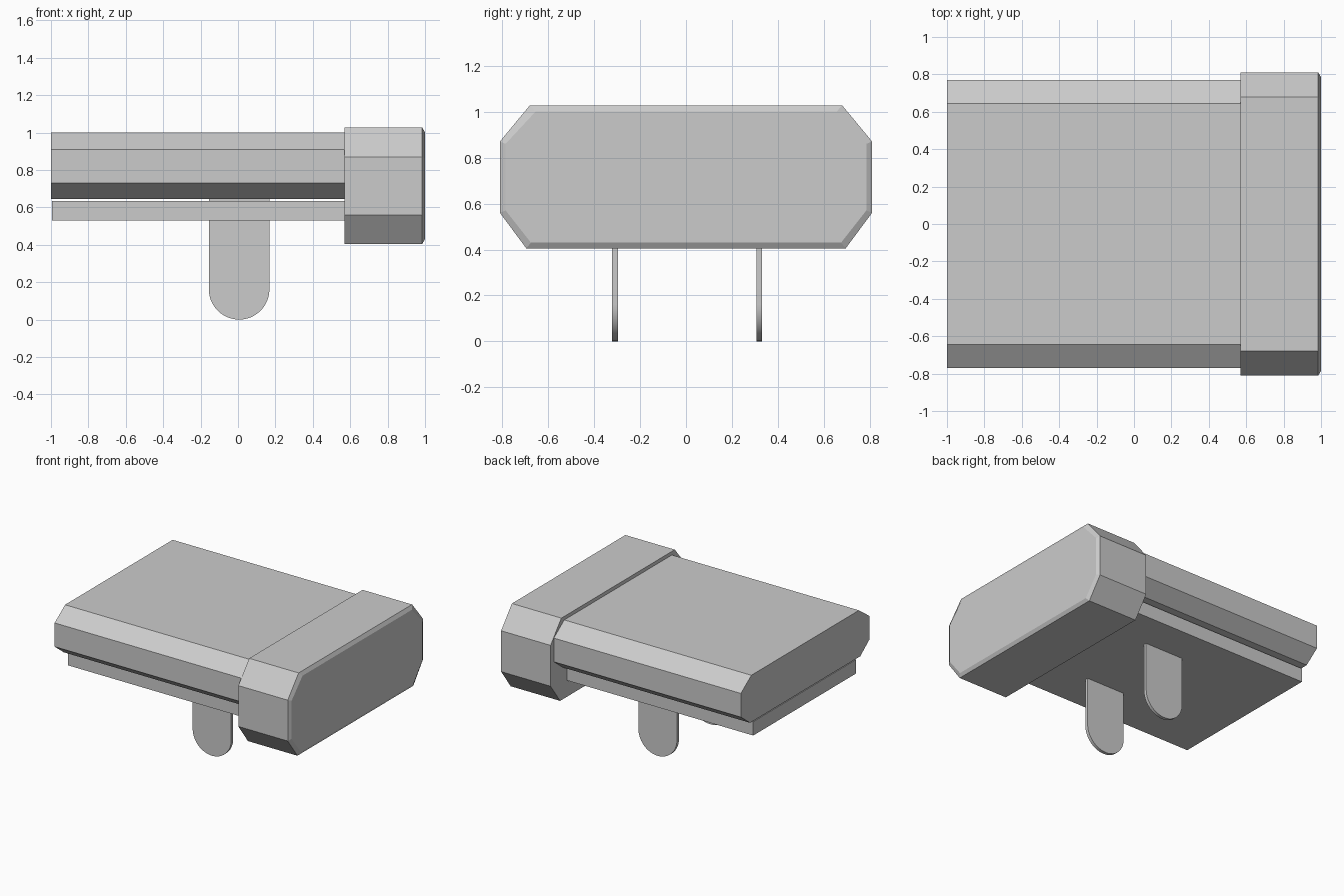
import bpy
import bmesh
import math

cube = bpy.data.objects.get("Cube")
if cube:
    bpy.data.objects.remove(cube, do_unlink=True)

grey = bpy.data.materials.new("plain grey")
grey.use_nodes = True
colour = (0.6, 0.6, 0.6, 1)
grey.diffuse_color = colour
grey.node_tree.nodes["Principled BSDF"].inputs["Base Color"].default_value = colour


def loft(name, sections):
    """Join matching closed rings of points and cap both ends."""
    bm = bmesh.new()
    rings = [[bm.verts.new(p) for p in ring] for ring in sections]
    for a, b in zip(rings, rings[1:]):
        for i in range(len(a)):
            j = (i + 1) % len(a)
            bm.faces.new((a[i], a[j], b[j], b[i]))
    bm.faces.new(rings[0])
    bm.faces.new(rings[-1])
    bmesh.ops.recalc_face_normals(bm, faces=bm.faces)
    mesh = bpy.data.meshes.new(name)
    bm.to_mesh(mesh)
    bm.free()
    mesh.materials.append(grey)
    obj = bpy.data.objects.new(name, mesh)
    bpy.context.collection.objects.link(obj)
    return obj


def section(x, half):
    """Mirror a half profile of (y, z) points into a ring at x."""
    return [(x, y, z) for y, z in half] + [(x, -y, z) for y, z in reversed(half)]


# Main slab with chamfered long edges
slab = [(0.645, 1.0), (0.77, 0.91), (0.77, 0.73), (0.66, 0.645)]
loft("main_slab", [section(-1.0, slab), section(0.6, slab)])

# Thin plate hanging just under the slab
plate = [(0.615, 0.635), (0.615, 0.53)]
loft("lower_plate", [section(-0.995, plate), section(0.6, plate)])

# Eight-sided end cap with a small bevel on its outer face
cap = [(0.68, 1.027), (0.81, 0.87), (0.81, 0.56), (0.695, 0.405)]
cap_face = [(0.655, 1.0), (0.785, 0.86), (0.785, 0.57), (0.675, 0.43)]
loft("end_cap", [section(0.57, cap), section(0.985, cap), section(1.0, cap_face)])

# Two thin tabs with rounded lower ends
radius, centre, steps = 0.162, 0.006, 24
outline = [(centre - radius, 0.645), (centre + radius, 0.645)]
for i in range(steps + 1):
    a = -math.pi * i / steps
    outline.append((centre + radius * math.cos(a), radius + radius * math.sin(a)))
for name, y in (("front_tab", -0.309), ("back_tab", 0.319)):
    tab = loft(name, [[(x, y + s, z) for x, z in outline] for s in (-0.012, 0.012)])
    bpy.ops.object.select_all(action="DESELECT")
    tab.select_set(True)
    bpy.context.view_layer.objects.active = tab
    bpy.ops.object.shade_smooth_by_angle(angle=math.radians(30))
